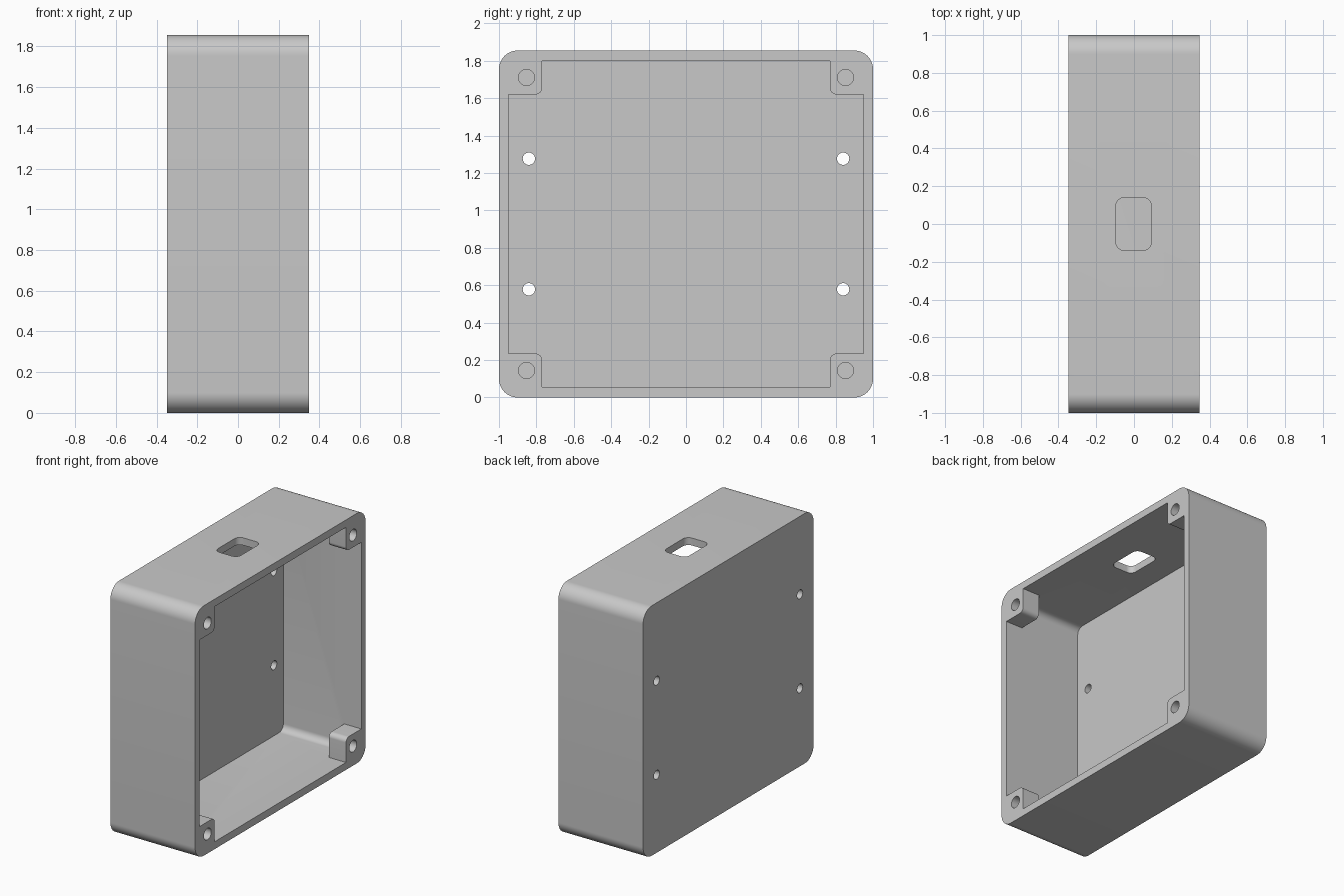
import bpy, bmesh
from math import sin, cos, pi, radians

cube = bpy.data.objects.get("Cube")
if cube:
    bpy.data.objects.remove(cube, do_unlink=True)

WIDE, HIGH, DEEP, WALL = 2.0, 1.855, 0.695, 0.055
MID = HIGH / 2
FRONT, BACK = DEEP / 2, -DEEP / 2

grey = bpy.data.materials.new("plain_grey")
grey.use_nodes = True
colour = (0.58, 0.58, 0.58, 1)
grey.diffuse_color = colour
grey.node_tree.nodes["Principled BSDF"].inputs["Base Color"].default_value = colour


def rounded(cx, cy, w, h, r, steps=10):
    """Outline of a rounded rectangle, or a circle when r is half of w and h."""
    pts = []
    for k, (sx, sy) in enumerate([(1, 1), (-1, 1), (-1, -1), (1, -1)]):
        for i in range(steps + 1):
            if i == steps and 2 * r >= min(w, h):
                continue
            a = (k + i / steps) * pi / 2
            pts.append((cx + sx * (w / 2 - r) + r * cos(a),
                        cy + sy * (h / 2 - r) + r * sin(a)))
    return pts


def prism(name, outline, lo, hi, axis="X"):
    """Extrude a counter-clockwise outline along an axis."""
    bm = bmesh.new()
    ends = []
    for t in (lo, hi):
        ends.append([bm.verts.new((t, a, b) if axis == "X" else (a, b, t)) for a, b in outline])
    low, high = ends
    bm.faces.new(low[::-1])
    bm.faces.new(high)
    n = len(outline)
    for i in range(n):
        j = (i + 1) % n
        bm.faces.new((low[i], low[j], high[j], high[i]))
    mesh = bpy.data.meshes.new(name)
    bm.to_mesh(mesh)
    bm.free()
    obj = bpy.data.objects.new(name, mesh)
    bpy.context.collection.objects.link(obj)
    mesh.materials.append(grey)
    return obj


def cut(target, tool):
    """Subtract the tool from the target and discard the tool."""
    tool.hide_render = True
    bpy.context.view_layer.objects.active = target
    mod = target.modifiers.new("cut", "BOOLEAN")
    mod.operation, mod.solver, mod.object = "DIFFERENCE", "EXACT", tool
    bpy.ops.object.modifier_apply(modifier=mod.name)
    bpy.data.objects.remove(tool, do_unlink=True)


# Outer body and the hollow inside it, open towards +x
case = prism("enclosure_case", rounded(0, MID, WIDE, HIGH, 0.1, 16), BACK, FRONT)
cavity = prism("cavity_cutter", rounded(0, MID, 1.9, 1.745, 0.05), BACK + WALL, FRONT + 0.2)

# Corner screw bosses are left standing by notching the cavity cutter
corners = [(sy, sz) for sy in (-1, 1) for sz in (-1, 1)]
for sy, sz in corners:
    cut(cavity, prism("boss_block", rounded(sy * 0.92, MID + sz * 0.8425, 0.3, 0.3, 0.035),
                      FRONT - 0.14, FRONT + 0.4))
cut(case, cavity)

# Screw holes in the bosses and mounting holes through the back wall
for sy, sz in corners:
    cut(case, prism("screw_hole", rounded(sy * 0.853, MID + sz * 0.783, 0.086, 0.086, 0.043, 8),
                    FRONT - 0.2, FRONT + 0.1))
    cut(case, prism("mount_hole", rounded(sy * 0.84, MID + sz * 0.349, 0.066, 0.066, 0.033, 8),
                    BACK - 0.1, BACK + 0.12))

# Cable opening in the top wall
cut(case, prism("cable_opening", rounded(-0.002, 0, 0.188, 0.28, 0.045),
                HIGH - 0.15, HIGH + 0.1, "Z"))

# Smooth curves, crisp edges
bpy.ops.object.select_all(action="DESELECT")
case.select_set(True)
bpy.context.view_layer.objects.active = case
bpy.ops.object.shade_smooth_by_angle(angle=radians(30))
